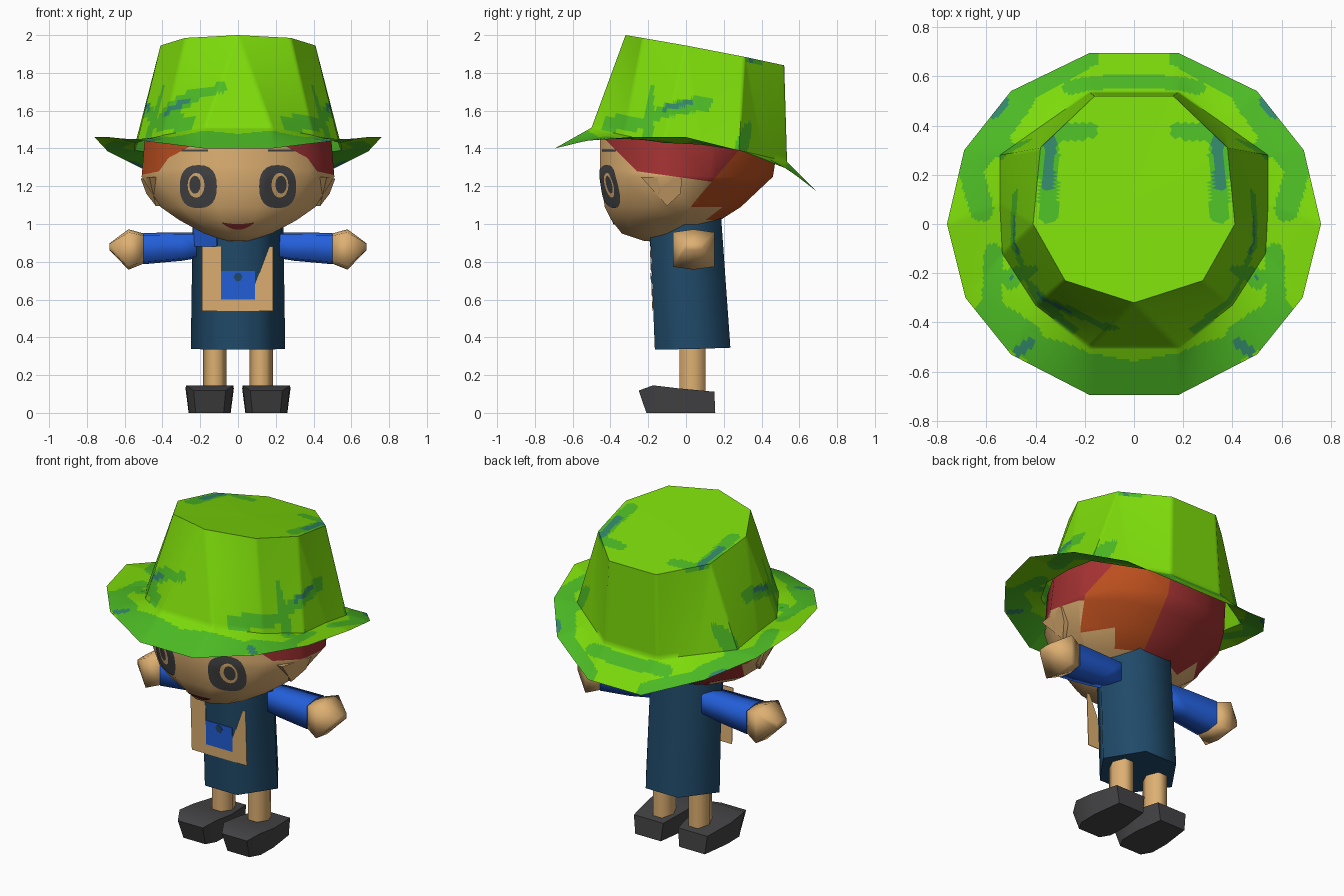
import bpy, bmesh, math
from mathutils import Vector
from mathutils.bvhtree import BVHTree

if "Cube" in bpy.data.objects:
    bpy.data.objects.remove(bpy.data.objects["Cube"])


def material(name, r, g, b):
    m = bpy.data.materials.new(name)
    lin = [((c / 255 + 0.055) / 1.055) ** 2.4 for c in (r, g, b)]
    m.diffuse_color = (*lin, 1)
    m.use_nodes = True
    m.node_tree.nodes["Principled BSDF"].inputs["Base Color"].default_value = m.diffuse_color
    return m


LIME = material("lime", 124, 218, 10)
GREEN = material("leaf_green", 76, 186, 36)
TEAL = material("teal_green", 50, 135, 105)
SKIN = material("skin", 222, 176, 114)
NAVY = material("navy", 32, 74, 105)
BLUE = material("blue", 35, 95, 218)
GREY = material("charcoal", 68, 68, 70)
RED = material("hair_red", 165, 50, 50)
ORANGE = material("hair_orange", 190, 80, 30)
LIPS = material("lip_red", 130, 42, 36)


def finish(name, bm, *mats, angle=50):
    me = bpy.data.meshes.new(name)
    bm.to_mesh(me)
    bm.free()
    for m in mats:
        me.materials.append(m)
    ob = bpy.data.objects.new(name, me)
    bpy.context.collection.objects.link(ob)
    bpy.ops.object.select_all(action='DESELECT')
    ob.select_set(True)
    bpy.context.view_layer.objects.active = ob
    bpy.ops.object.shade_smooth_by_angle(angle=math.radians(angle))
    return ob


def loft(rings, start=True, end=True):
    """Skin a list of equal-length closed rings, with optional caps."""
    bm = bmesh.new()
    rows = [[bm.verts.new(p) for p in ring] for ring in rings]
    n = len(rows[0])
    for a, b in zip(rows, rows[1:]):
        for i in range(n):
            j = (i + 1) % n
            bm.faces.new((a[i], a[j], b[j], b[i]))
    if start:
        bm.faces.new(rows[0])
    if end:
        bm.faces.new(rows[-1])
    bmesh.ops.remove_doubles(bm, verts=bm.verts[:], dist=1e-4)
    bmesh.ops.recalc_face_normals(bm, faces=bm.faces[:])
    return bm


def mirror_ring(half):
    return half + [(-x, y, z) for x, y, z in reversed(half)]


def plate(name, points, mat, depth=(0, -0.004, 0)):
    """Thin flat panel."""
    d = Vector(depth)
    finish(name, loft([points, [Vector(p) + d for p in points]]), mat)


# Hat: brim edge, crown base and crown top
brim = [(.18, -.695, 1.40), (.5, -.53, 1.44), (.685, -.3, 1.46), (.76, 0, 1.46),
        (.69, .3, 1.385), (.5, .54, 1.29), (.18, .695, 1.17)]
base = [(.18, -.5, 1.51), (.4, -.33, 1.47), (.535, -.12, 1.43), (.545, .08, 1.42),
        (.545, .28, 1.39), (.36, .41, 1.36), (.18, .535, 1.33)]
top = [(0, -.32, 2.0), (.28, -.23, 1.985), (.41, 0, 1.945), (.41, 0, 1.945),
       (.38, .31, 1.885), (.38, .31, 1.885), (.16, .52, 1.84)]
bm = loft([mirror_ring(r) for r in (brim, base, top)], start=False)
bm.faces.ensure_lookup_table()
cap = max(bm.faces, key=lambda f: f.calc_center_median().z)
if cap.normal.z < 0:
    bmesh.ops.reverse_faces(bm, faces=bm.faces[:])
bmesh.ops.poke(bm, faces=[cap])
bmesh.ops.subdivide_edges(bm, edges=bm.edges[:], cuts=19, use_grid_fill=True)

# Hat camouflage: strokes (start, end, radius, colour slot) on both sides
strokes = [
    ((0, -.64, 1.42), (.34, -.56, 1.43), .1, 1),
    ((.44, -.47, 1.45), (.58, -.38, 1.45), .075, 1),
    ((.58, -.36, 1.45), (.57, -.12, 1.44), .04, 1),
    ((.68, .28, 1.39), (.5, .52, 1.3), .1, 1),
    ((.68, .28, 1.39), (.62, .06, 1.43), .05, 1),
    ((.48, .53, 1.29), (.2, .67, 1.19), .06, 1),
    ((.25, .56, 1.29), (0, .58, 1.28), .04, 1),
    ((.5, -.22, 1.46), (.43, -.2, 1.74), .045, 1),
    ((.48, -.2, 1.58), (.48, .1, 1.64), .04, 1),
    ((.44, -.27, 1.54), (.26, -.41, 1.53), .045, 1),
    ((.53, .32, 1.42), (.42, .42, 1.6), .06, 1),
    ((.35, .04, 1.94), (.34, .36, 1.88), .04, 1),
    ((.34, .37, 1.87), (.18, .38, 1.87), .035, 1),
    ((.5, -.22, 1.46), (.45, -.22, 1.68), .018, 2),
    ((.48, -.21, 1.6), (.48, .02, 1.64), .016, 2),
    ((.35, .16, 1.92), (.34, .34, 1.88), .025, 2),
    ((.47, -.52, 1.44), (.42, -.48, 1.45), .02, 2),
    ((.53, .5, 1.3), (.57, .45, 1.32), .025, 2),
]
left_strokes = [
    ((-.42, -.28, 1.57), (-.26, -.364, 1.67), .045, 1),
    ((-.26, -.364, 1.67), (-.09, -.42, 1.72), .03, 1),
    ((-.42, -.28, 1.57), (-.27, -.36, 1.66), .018, 2),
]
for f in bm.faces:
    raw = f.calc_center_median()
    both = Vector((abs(raw.x), raw.y, raw.z))
    for c, group in ((both, strokes), (raw, left_strokes)):
        for a, b, r, slot in group:
            a, d = Vector(a), Vector(b) - Vector(a)
            t = max(0, min(1, (c - a).dot(d) / d.length_squared))
            if (c - a - d * t).length < r:
                f.material_index = max(slot, f.material_index)
finish("hat", bm, LIME, GREEN, TEAL)

# Head: twelve-sided rings (height, half width, front, back)
rings = []
k = 1 / math.cos(math.radians(15))
for z, w, y0, y1 in [(.91, .06, -.22, -.08), (.95, .18, -.34, .02), (1.02, .31, -.395, .18),
                     (1.09, .41, -.43, .29), (1.25, .51, -.455, .46), (1.5, .49, -.455, .5)]:
    angles = [math.radians(15 + 30 * i) for i in range(12)]
    rings.append([(w * k * math.sin(a), (y0 + y1) / 2 - (y1 - y0) / 2 * k * math.cos(a), z)
                  for a in angles])
bm = loft(rings)

# Hairline: slanted cuts seen from the side, as (point, upward normal) in y and z
front_cut, low_cut, back_cut = [((-.26, 1.28), (1, 1)), ((.02, 1.24), (.14, 1)),
                                ((.09, 1.17), (1, -.86))]
for (py, pz), (ny, nz) in (front_cut, low_cut, back_cut):
    bmesh.ops.bisect_plane(bm, geom=bm.verts[:] + bm.edges[:] + bm.faces[:],
                           plane_co=(0, py, pz), plane_no=(0, ny, nz))


def beyond(c, cut):
    (py, pz), (ny, nz) = cut
    return (c.y - py) * ny + (c.z - pz) * nz > 0


for f in bm.faces:
    c = f.calc_center_median()
    back = c.y > .1 and c.z > 1.0
    if back or (beyond(c, front_cut) and beyond(c, low_cut)):
        behind = beyond(c, back_cut) and c.y > .08
        orange = c.x > .05 if behind else c.x < 0
        f.material_index = 2 if orange else 1
head = finish("head", bm, SKIN, RED, ORANGE)
tree = BVHTree.FromPolygons([v.co for v in head.data.vertices],
                            [p.vertices for p in head.data.polygons])


def face_paint(name, fn, nu, nv, lift, mat):
    """Thin patch laid on the face; fn(u, v) gives x and z."""
    bm = bmesh.new()
    grid = []
    for i in range(nu + 1):
        row = []
        for j in range(nv + 1):
            x, z = fn(i / nu, j / nv)
            hit = tree.ray_cast(Vector((x, -2, z)), Vector((0, 1, 0)))[0]
            row.append(bm.verts.new((x, hit.y - lift, z)))
        grid.append(row)
    for i in range(nu):
        for j in range(nv):
            bm.faces.new((grid[i][j], grid[i + 1][j], grid[i + 1][j + 1], grid[i][j + 1]))
    bmesh.ops.remove_doubles(bm, verts=bm.verts[:], dist=1e-5)
    bm.normal_update()
    bmesh.ops.reverse_faces(bm, faces=[f for f in bm.faces if f.normal.y > 0])
    finish(name, bm, mat)


def oval(cx, cz, rx, rz, p=1.0):
    """Ellipse; p below 1 squares it off."""
    def power(t):
        return math.copysign(abs(t) ** p, t)
    return lambda u, v: (cx + rx * v * power(math.cos(u * math.tau)),
                         cz + rz * v * power(math.sin(u * math.tau)))


hexagon = [(math.cos(i * math.pi / 3), math.sin(i * math.pi / 3)) for i in range(6)]
for side, s in (("left", -1), ("right", 1)):
    # Eyes and brows
    face_paint(side + "_eye", oval(s * .21, 1.198, .098, .114, .8), 24, 5, .004, GREY)
    face_paint(side + "_eye_ring", oval(s * .222, 1.205, .045, .066), 16, 4, .007, SKIN)
    face_paint(side + "_pupil", oval(s * .228, 1.208, .03, .048), 12, 3, .009, GREY)
    face_paint(side + "_brow", lambda u, v: (s * (.16 + .14 * u), 1.385 + .01 * v),
               6, 1, .004, GREY)

    # Ear
    outer = [(.47, -.24, 1.25), (.515, -.02, 1.24), (.485, -.03, 1.16), (.435, -.1, 1.095)]
    inner = [(x - .04, y, z) for x, y, z in outer]
    finish(side + "_ear", loft([[(s * x, y, z) for x, y, z in r] for r in (outer, inner)]), SKIN)

    # Sleeve and hand: six-sided sections (x, half depth, half height, centre height)
    def section(x, hy, hz, cz):
        shape = [(-1, .85), (0, 1), (1, .85), (1, -.85), (0, -1), (-1, -.85)]
        return [(s * x, .04 + hy * a, cz + hz * b) for a, b in shape]
    finish(side + "_sleeve", loft([section(.18, .065, .065, .89), section(.3, .075, .075, .88),
                                   section(.5, .085, .083, .87)]), BLUE, angle=85)
    finish(side + "_hand", loft([section(.5, .08, .08, .87), section(.58, .11, .107, .865),
                                 section(.68, .045, .018, .88)]), SKIN, angle=85)

    # Leg
    finish(side + "_leg", loft([[(s * .122 + .062 * a, .035 + .08 * b, z) for a, b in hexagon]
                                for z in (.08, .4)]), SKIN, angle=70)

    # Shoe: sections from heel to toe (y top, y bottom, half width, top height)
    shoe = [[(s * .15 - w * .87, yb, 0), (s * .15 + w * .87, yb, 0),
             (s * .15 + w, yt, h), (s * .15 - w, yt, h)]
            for yt, yb, w, h in [(.15, .155, .1, .112), (-.04, -.03, .128, .13),
                                 (-.175, -.15, .125, .146), (-.25, -.21, .085, .118)]]
    finish(side + "_shoe", loft(shoe), GREY)

# Mouth: thin smile
face_paint("mouth", lambda u, v: ((u - .5) * .17, .97 + 4.8 * ((u - .5) * .17) ** 2
                                  + v * .026 * (1.15 - (2 * u - 1) ** 2)), 12, 2, .005, LIPS)

# Dress: six-sided leaning tube with side ridges
hem = [(.11, -.165, .335), (.25, .03, .338), (.11, .235, .345)]
neck = [(.11, -.19, .97), (.24, -.005, 1.0), (.11, .185, 1.05)]
finish("dress", loft([mirror_ring(hem), mirror_ring(neck)]), NAVY, angle=80)

# Blue shirt patch at the shoulder
plate("shirt_patch", [(-.108, -.187, .88), (-.232, -.016, .88), (-.232, -.018, .98),
                      (-.108, -.19, .965)], BLUE, (-.006, -.004, 0))


# Bag front with strap, pocket and button, leaning with the dress
def on_dress(points, lift):
    return [(x, -.165 - .025 * (z - .335) / .635 - lift, z) for x, z in points]


bag = [(-.19, .88), (-.09, .88), (-.09, .6), (.09, .6), (.09, .68),
       (.165, .88), (.185, .88), (.185, .54), (-.19, .54)]
pocket = [(-.09, .6), (.09, .6), (.09, .75), (-.09, .75)]
plate("bag", on_dress(bag, .001), SKIN)
plate("bag_pocket", on_dress(pocket, .001), BLUE)
plate("bag_button", on_dress([(.024 * a, .72 + .024 * b) for a, b in hexagon], .005),
      NAVY, (0, -.002, 0))
